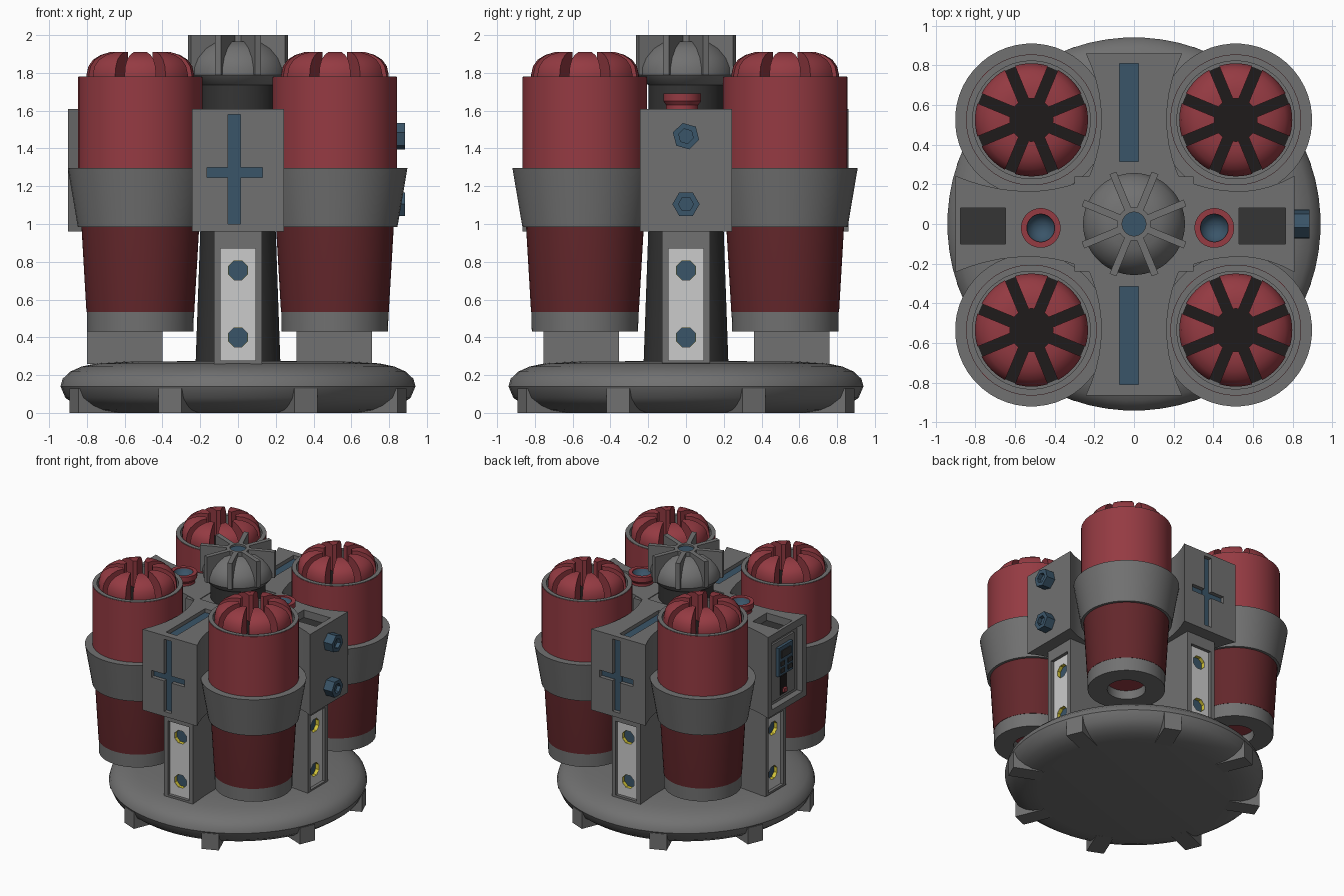
import bpy, bmesh
from math import sin, cos, pi, asin, radians

if "Cube" in bpy.data.objects:
    bpy.data.objects.remove(bpy.data.objects["Cube"])


def material(name, rgb):
    m = bpy.data.materials.new(name)
    m.diffuse_color = (*rgb, 1)
    m.use_nodes = True
    m.node_tree.nodes["Principled BSDF"].inputs["Base Color"].default_value = m.diffuse_color
    return m


GREY = material("grey_metal", (0.165, 0.165, 0.165))
RED = material("red_paint", (0.3, 0.043, 0.055))
DEEP = material("deep_red_paint", (0.125, 0.02, 0.024))
BLUE = material("blue_metal", (0.042, 0.09, 0.14))
DARK = material("dark_recess", (0.013, 0.011, 0.011))
SHADE = material("dark_grey", (0.035, 0.035, 0.035))
LIGHT = material("light_panel", (0.55, 0.55, 0.55))
YELLOW = material("yellow_liner", (0.65, 0.55, 0.04))


def shade(bm):
    for f in bm.faces:
        f.smooth = True
    for e in bm.edges:
        e.smooth = len(e.link_faces) == 2 and e.calc_face_angle(0) < radians(35)


def finish(name, bm, mat=GREY):
    bmesh.ops.remove_doubles(bm, verts=bm.verts, dist=1e-5)
    bmesh.ops.recalc_face_normals(bm, faces=bm.faces)
    shade(bm)
    me = bpy.data.meshes.new(name)
    bm.to_mesh(me)
    bm.free()
    me.materials.append(mat)
    ob = bpy.data.objects.new(name, me)
    bpy.context.collection.objects.link(ob)
    return ob


def sweep(bm, profile, angles, full):
    """Revolve an (r, z) profile; angles(i, r) gives the angle at step i."""
    n = angles(None, None)
    rings = [[bm.verts.new((r * cos(angles(i, r)), r * sin(angles(i, r)), z))
              for r, z in profile] for i in range(n)]
    m = len(profile)
    closed = profile[0][0] > 0
    for i in range(n if full else n - 1):
        a, b = rings[i], rings[(i + 1) % n]
        for j in range(m if closed else m - 1):
            k = (j + 1) % m
            if profile[j][0] + profile[k][0] > 0:
                bm.faces.new((a[j], b[j], b[k], a[k]))
    if not full:
        bm.faces.new(rings[0])
        bm.faces.new(rings[-1])


def lathe(name, profile, mat=GREY, segs=48, turn=0.0):
    bm = bmesh.new()
    off = pi / segs + turn
    sweep(bm, profile, lambda i, r: segs if i is None else off + 2 * pi * i / segs, True)
    return finish(name, bm, mat)


def box(name, x0, x1, y0, y1, z0, z1, mat=GREY):
    bm = bmesh.new()
    bmesh.ops.create_cube(bm, size=1)
    for v in bm.verts:
        v.co = ((x0 + x1) / 2 + v.co.x * (x1 - x0), (y0 + y1) / 2 + v.co.y * (y1 - y0),
                (z0 + z1) / 2 + v.co.z * (z1 - z0))
    return finish(name, bm, mat)


def cut(ob, *cutters):
    bpy.context.view_layer.objects.active = ob
    for c in cutters:
        c.hide_render = True
        c.data.materials.clear()
        c.data.materials.append(ob.data.materials[0])
        mod = ob.modifiers.new("cut", 'BOOLEAN')
        mod.operation, mod.solver, mod.object = 'DIFFERENCE', 'EXACT', c
        bpy.ops.object.modifier_apply(modifier=mod.name)
        bpy.data.objects.remove(c)
    bm = bmesh.new()
    bm.from_mesh(ob.data)
    shade(bm)
    bm.to_mesh(ob.data)
    bm.free()


def facing(name, profile, x, y, z, mat, segs, turn=0.0):
    """Lathed part whose axis points outward along -y."""
    ob = lathe(name, profile, mat, segs, turn)
    for v in ob.data.vertices:
        a, b, c = v.co
        v.co = (x + a, y - c, z + b)
    return ob


def shoulder(name, outer):
    """Block with sides pinched between two barrels."""
    bm = bmesh.new()
    side = []
    for i in range(11):
        y = 0.2 + (outer - 0.2) * i / 10
        t = (y - 0.53) / (outer - 0.53 if y > 0.53 else 0.33)
        side.append((0.165 + 0.078 * t * t, -y))
    outline = side + [(-x, y) for x, y in reversed(side)]
    face = bm.faces.new([bm.verts.new((x, y, 0.96)) for x, y in outline])
    top = bmesh.ops.extrude_face_region(bm, geom=[face])["geom"]
    for v in top:
        if isinstance(v, bmesh.types.BMVert):
            v.co.z = 1.61
    return finish(name, bm)


# Base disc with eight lugs
lathe("base", [(0, 0), (0.7, 0), (0.8, 0.015), (0.86, 0.04), (0.915, 0.08), (0.941, 0.14), (0.93, 0.18),
               (0.89, 0.218), (0.83, 0.245), (0.75, 0.262), (0.6, 0.272), (0, 0.275)], segs=64)
for k in range(8):
    box("base_lug", -0.065, 0.065, -0.94, -0.7, 0, 0.13).rotation_euler.z = pi / 8 + k * pi / 4

# Central column, core and finned dome
lathe("column", [(0, 0.25), (0.226, 0.25), (0.2, 0.98), (0.2, 1.74), (0, 1.74)], SHADE, 32)
box("core", -0.3, 0.3, -0.24, 0.24, 0.965, 1.605)
lathe("dome", [(0, 1.72), (0.16, 1.72), (0.22, 1.745), (0.257, 1.79), (0.257, 1.83), (0.235, 1.88),
               (0.19, 1.93), (0.13, 1.965), (0, 1.97)])
for k in range(8):
    box("dome_fin", -0.018, 0.018, -0.278, -0.07, 1.79, 2.0).rotation_euler.z = pi / 8 + k * pi / 4
lathe("dome_hub", [(0.06, 1.95), (0.085, 1.95), (0.085, 2.0), (0.06, 2.0)], segs=24)
lathe("dome_cap", [(0, 1.95), (0.062, 1.95), (0.062, 1.985), (0, 1.985)], BLUE, 24)

# Four barrels, built once and shared
bm = bmesh.new()
crown = [(0.108, 1.69), (0.285, 1.69), (0.285, 1.79), (0.275, 1.835), (0.25, 1.87), (0.21, 1.895),
         (0.16, 1.91), (0.108, 1.91)]
for k in range(8):
    def wedge(i, r, k=k):
        return 7 if i is None else k * pi / 4 + (pi / 8 - asin(0.027 / r)) * (i / 3 - 1)
    sweep(bm, crown, wedge, False)
barrel = [
    finish("barrel_crown", bm, RED),
    lathe("crown_floor", [(0, 1.66), (0.28, 1.66), (0.28, 1.7), (0, 1.7)], DARK),
    lathe("barrel_rim", [(0.297, 1.65), (0.328, 1.65), (0.328, 1.782), (0.297, 1.782)]),
    lathe("barrel_gap", [(0.278, 1.66), (0.3, 1.66), (0.3, 1.715), (0.278, 1.715)]),
    lathe("barrel_upper", [(0, 1.2), (0.33, 1.2), (0.33, 1.778), (0.31, 1.778), (0.31, 1.64), (0, 1.64)], RED),
    lathe("barrel_collar", [(0.3, 0.985), (0.332, 0.985), (0.385, 1.297), (0.32, 1.297)]),
    lathe("barrel_lower", [(0.2, 0.5), (0.27, 0.5), (0.27, 0.535), (0.286, 0.535), (0.312, 0.98),
                           (0.312, 1.05), (0.2, 1.05)], DEEP),
    lathe("barrel_nozzle", [(0, 0.5), (0.2, 0.5), (0.2, 0.53), (0, 0.53)], RED),
    lathe("barrel_foot", [(0.14, 0.43), (0.282, 0.43), (0.284, 0.537), (0.14, 0.537)]),
]
for i, (x, y) in enumerate([(0.513, -0.535), (-0.517, -0.535), (0.513, 0.525), (-0.517, 0.525)]):
    for part in barrel:
        ob = part
        if i:
            ob = part.copy()
            bpy.context.collection.objects.link(ob)
        ob.location = (x, y, 0)

# Four sides: shoulder block above a pillar, built facing front then turned
for side, turn, outer, face in (("front", 0, 0.865, 0.755), ("right", 1, 0.81, 0.71),
                                ("back", 2, 0.86, 0.76), ("left", 3, 0.9, 0.80)):
    before = set(bpy.data.objects)
    y, f = -outer, -face
    block = shoulder(side + "_shoulder", outer)
    # Pillar with a light panel and two lined ports
    pillar = box(side + "_pillar", -0.128, 0.128, f, f + 0.4, 0.26, 0.97)
    cut(pillar, box("c", -0.093, 0.093, f - 0.1, f + 0.06, 0.277, 0.87))
    panel = box(side + "_panel", -0.094, 0.094, f + 0.025, f + 0.065, 0.275, 0.871, LIGHT)
    for z in (0.755, 0.40):
        cut(panel, facing("c", [(0, -0.1), (0.056, -0.1), (0.056, 0.1), (0, 0.1)], 0, f + 0.04, z, GREY, 8))
        facing(side + "_port_liner", [(0.0545, 0), (0.057, 0), (0.057, 0.036), (0.0545, 0.036)],
               0, f + 0.062, z, YELLOW, 8)
        facing(side + "_port", [(0, 0), (0.055, 0), (0.055, 0.008), (0, 0.008)], 0, f + 0.062, z, BLUE, 8)
    if side in ("front", "back"):
        # Recessed cross on the face and recessed strip on top
        s = -0.025 if side == "front" else 0.025
        cut(block, box("c", -0.052, 0.014, y - 0.1, y + 0.04, 1.0, 1.58),
            box("c", -0.165, 0.13, y - 0.1, y + 0.041, 1.245, 1.3),
            box("c", s - 0.048, s + 0.048, -0.81, -0.315, 1.57, 1.7))
        box(side + "_cross_upright", -0.052, 0.014, y + 0.03, y + 0.045, 1.0, 1.58, BLUE)
        box(side + "_cross_bar", -0.165, 0.13, y + 0.031, y + 0.045, 1.245, 1.3, BLUE)
        box(side + "_top_strip", s - 0.048, s + 0.048, -0.81, -0.315, 1.56, 1.58, BLUE)
    else:
        # Sunken hatch and red cup on top
        a, b, cup = (0.53, 0.765, 0.405) if side == "right" else (0.648, 0.875, 0.47)
        s = -0.01 if side == "right" else 0.01
        cut(block, box("c", s - 0.09, s + 0.09, -b, -a, 1.54, 1.7))
        box(side + "_hatch_floor", s - 0.09, s + 0.09, -b, -a, 1.53, 1.55, SHADE)
        for part in (lathe(side + "_cup", [(0.07, 1.59), (0.085, 1.59), (0.085, 1.63), (0.1, 1.65),
                                           (0.1, 1.69), (0.07, 1.69)], RED, 32),
                     lathe(side + "_cup_bowl", [(0, 1.6), (0.072, 1.6), (0.072, 1.685), (0.06, 1.66),
                                                (0.035, 1.64), (0, 1.632)], BLUE, 32)):
            for v in part.data.vertices:
                v.co.x += 2 * s
                v.co.y -= cup
    if side == "right":
        # Two hex bolts
        for z, spin in ((1.465, 0.25), (1.105, pi / 6)):
            facing("hex_bolt", [(0, -0.02), (0.072, -0.02), (0.072, 0.075), (0.04, 0.075),
                                (0.04, 0.045), (0, 0.045)], 0, y, z, BLUE, 6, spin)
    if side == "left":
        # Framed recess with a control unit
        cut(block, box("c", -0.195, 0.195, y - 0.1, y + 0.05, 1.01, 1.55))
        box("control_backing", -0.14, 0.14, y + 0.035, y + 0.06, 1.04, 1.5)
        box("control_unit", -0.09, 0.09, y + 0.012, y + 0.05, 1.23, 1.46, BLUE)
        box("control_screen", -0.06, 0.06, y + 0.006, y + 0.03, 1.37, 1.43, SHADE)
        for x in (-0.045, 0.045):
            for z in (1.27, 1.325):
                box("control_button", x - 0.025, x + 0.025, y + 0.004, y + 0.03, z - 0.017, z + 0.017, SHADE)
        box("lever_slot", -0.04, 0.04, y + 0.03, y + 0.05, 1.06, 1.21, DARK)
        box("lever_knob", -0.02, 0.02, y + 0.01, y + 0.05, 1.08, 1.11, RED)
    for ob in set(bpy.data.objects) - before:
        ob.rotation_euler.z = turn * pi / 2
